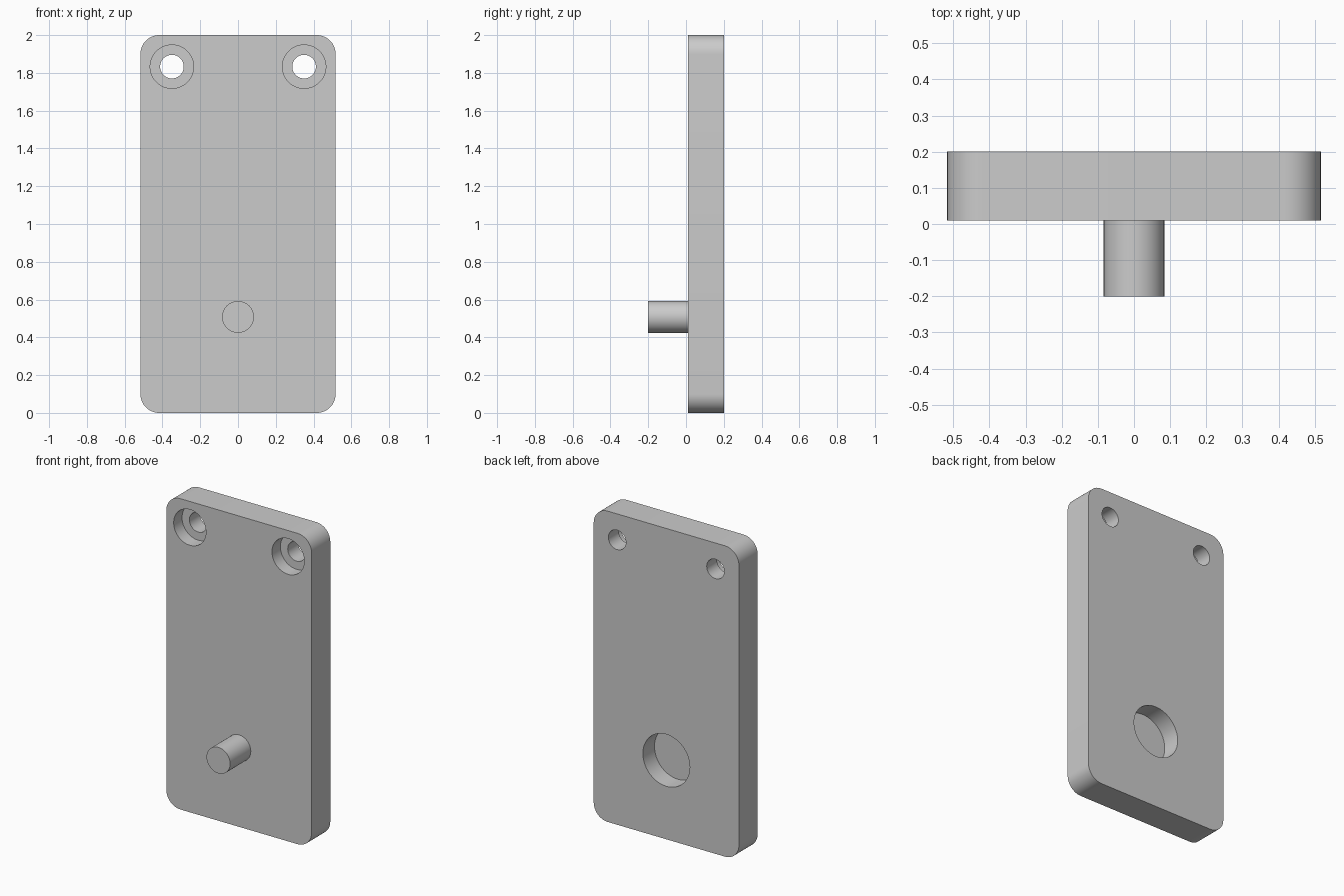
import bpy
import bmesh
from math import cos, sin, pi, radians

cube = bpy.data.objects.get("Cube")
if cube:
    bpy.data.objects.remove(cube, do_unlink=True)

HALF_W, HEIGHT, CORNER = 0.517, 2.0, 0.1
FRONT, BACK = 0.01, 0.2
HOLE_X, HOLE_Z = 0.35, 1.833
PIN_Z = 0.508

grey = bpy.data.materials.new("plain grey")
grey.use_nodes = True
COLOUR = (0.6, 0.6, 0.6, 1)
grey.diffuse_color = COLOUR
grey.node_tree.nodes["Principled BSDF"].inputs["Base Color"].default_value = COLOUR


def extrude(name, outline, y0, y1):
    """Solid from a closed (x, z) outline, running from y0 to y1."""
    bm = bmesh.new()
    face = bm.faces.new([bm.verts.new((x, y0, z)) for x, z in outline])
    moved = bmesh.ops.extrude_face_region(bm, geom=[face])["geom"]
    verts = [g for g in moved if isinstance(g, bmesh.types.BMVert)]
    bmesh.ops.translate(bm, verts=verts, vec=(0, y1 - y0, 0))
    bmesh.ops.recalc_face_normals(bm, faces=bm.faces)
    mesh = bpy.data.meshes.new(name)
    bm.to_mesh(mesh)
    bm.free()
    mesh.materials.append(grey)
    obj = bpy.data.objects.new(name, mesh)
    bpy.context.collection.objects.link(obj)
    return obj


def arc(cx, cz, r, start, sweep, steps):
    return [(cx + r * cos(start + sweep * i / steps),
             cz + r * sin(start + sweep * i / steps)) for i in range(steps + 1)]


def rod(name, x, z, r, y0, y1):
    return extrude(name, arc(x, z, r, 0, 2 * pi, 64)[:-1], y0, y1)


def activate(obj):
    bpy.ops.object.select_all(action="DESELECT")
    obj.select_set(True)
    bpy.context.view_layer.objects.active = obj


# Plate with rounded corners
inner_x, low, high = HALF_W - CORNER, CORNER, HEIGHT - CORNER
corners = [(inner_x, high), (-inner_x, high), (-inner_x, low), (inner_x, low)]
outline = []
for i, (cx, cz) in enumerate(corners):
    outline += arc(cx, cz, CORNER, i * pi / 2, pi / 2, 12)
plate = extrude("plate", outline, FRONT, BACK)

# Counterbored screw holes and the round recess in the back
cutters = [rod("recess_cutter", 0, PIN_Z, 0.167, BACK - 0.118, BACK + 0.1)]
for side in (-1, 1):
    x = side * HOLE_X
    cutters.append(rod("counterbore_cutter", x, HOLE_Z, 0.115, FRONT - 0.1, FRONT + 0.085))
    cutters.append(rod("hole_cutter", x, HOLE_Z, 0.0625, FRONT - 0.2, BACK + 0.1))

activate(plate)
for cutter in cutters:
    cutter.hide_render = True
    mod = plate.modifiers.new("cut", "BOOLEAN")
    mod.operation = "DIFFERENCE"
    mod.solver = "EXACT"
    mod.object = cutter
    bpy.ops.object.modifier_apply(modifier=mod.name)
    bpy.data.objects.remove(cutter, do_unlink=True)

# Pin on the front
pin = rod("pin", 0, PIN_Z, 0.084, -0.2, FRONT + 0.02)

for obj in (plate, pin):
    activate(obj)
    bpy.ops.object.shade_smooth_by_angle(angle=radians(30))
